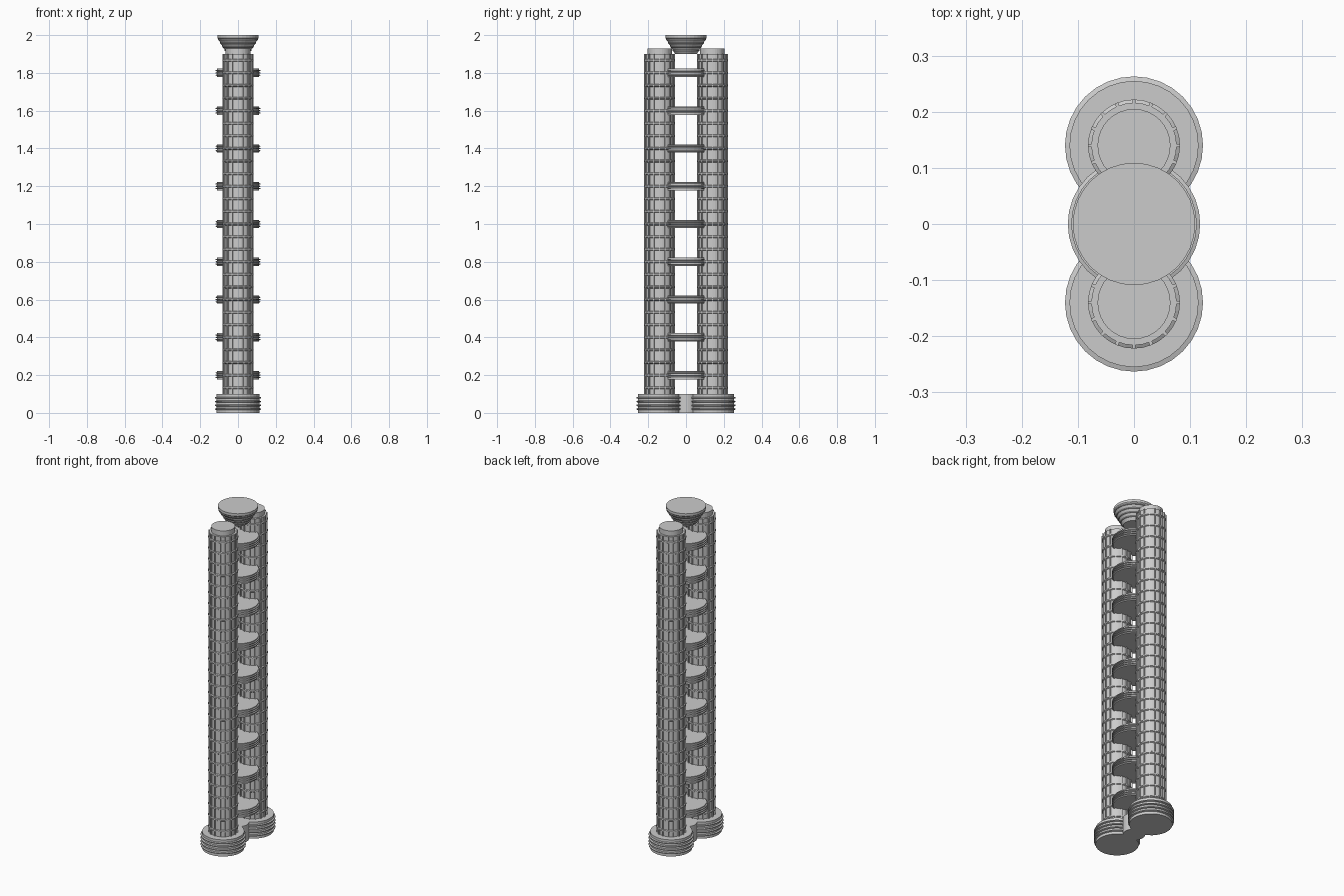
import bpy, bmesh, math

if "Cube" in bpy.data.objects:
    bpy.data.objects.remove(bpy.data.objects["Cube"])

def lathe(name, profile, y=0.0, n=32):
    """Revolve (radius, z) points about a vertical axis and close both ends."""
    bm = bmesh.new()
    rings = [[bm.verts.new((r * math.cos(2 * math.pi * i / n),
                            y + r * math.sin(2 * math.pi * i / n), z))
              for i in range(n)] for r, z in profile]
    for a, b in zip(rings, rings[1:]):
        for i in range(n):
            j = (i + 1) % n
            bm.faces.new((a[i], a[j], b[j], b[i]))
    bm.faces.new(rings[0][::-1])
    bm.faces.new(rings[-1])
    me = bpy.data.meshes.new(name)
    bm.to_mesh(me)
    bm.free()
    ob = bpy.data.objects.new(name, me)
    bpy.context.collection.objects.link(ob)
    return ob

def ribbed(r, rib, z0, z1, levels, h):
    """Profile of a drum with thin protruding ribs."""
    p = [(r, z0)]
    for z in levels:
        p += [(r, z - h), (rib, z - h / 2), (rib, z + h / 2), (r, z + h)]
    return p + [(r, z1)]

def fins(name, y, count, r, z0, z1, width, depth):
    """Vertical mullions around a tower."""
    bm = bmesh.new()
    for k in range(count):
        a = 2 * math.pi * k / count
        res = bmesh.ops.create_cube(bm, size=1)
        for v in res['verts']:
            px, py = r + v.co.x * depth, v.co.y * width
            v.co = (px * math.cos(a) - py * math.sin(a),
                    y + px * math.sin(a) + py * math.cos(a),
                    z0 + (v.co.z + 0.5) * (z1 - z0))
    me = bpy.data.meshes.new(name)
    bm.to_mesh(me)
    bm.free()
    bpy.context.collection.objects.link(bpy.data.objects.new(name, me))

ROWS = 27
STEP = 1.8 / ROWS
for side, y in (("front", -0.14), ("back", 0.14)):
    # Stepped podium
    lathe(side + "_podium", ribbed(0.115, 0.123, 0, 0.1,
          [0.02, 0.04, 0.06, 0.08], 0.005), y)
    # Tower core with floor bands, mullions and roof cap
    lathe(side + "_tower", ribbed(0.076, 0.082, 0.1, 1.9,
          [0.1 + STEP * (i + 0.5) for i in range(ROWS)], 0.007), y)
    fins(side + "_mullions", y, 16, 0.077, 0.1, 1.9, 0.006, 0.01)
    lathe(side + "_roof_cap", [(0.065, 1.89), (0.065, 1.93)], y)

# Podium link
lathe("podium_link", [(0.06, 0), (0.06, 0.1)])

# Sky bridges
for i in range(1, 10):
    z = 0.2 * i
    lathe(f"sky_bridge_{i}", ribbed(0.112, 0.118, z - 0.022, z + 0.022,
          [z - 0.012, z, z + 0.012], 0.004))

# Flared crown with thin bands
crown = [(0.057, 1.9)]
for i in range(1, 5):
    z = 1.9 + 0.019 * i
    r = 0.057 + 0.05 * i / 4.4
    crown += [(r, z - 0.003), (r + 0.004, z - 0.002), (r + 0.004, z + 0.002), (r + 0.002, z + 0.003)]
lathe("crown", crown + [(0.109, 1.985), (0.109, 2.0)])
